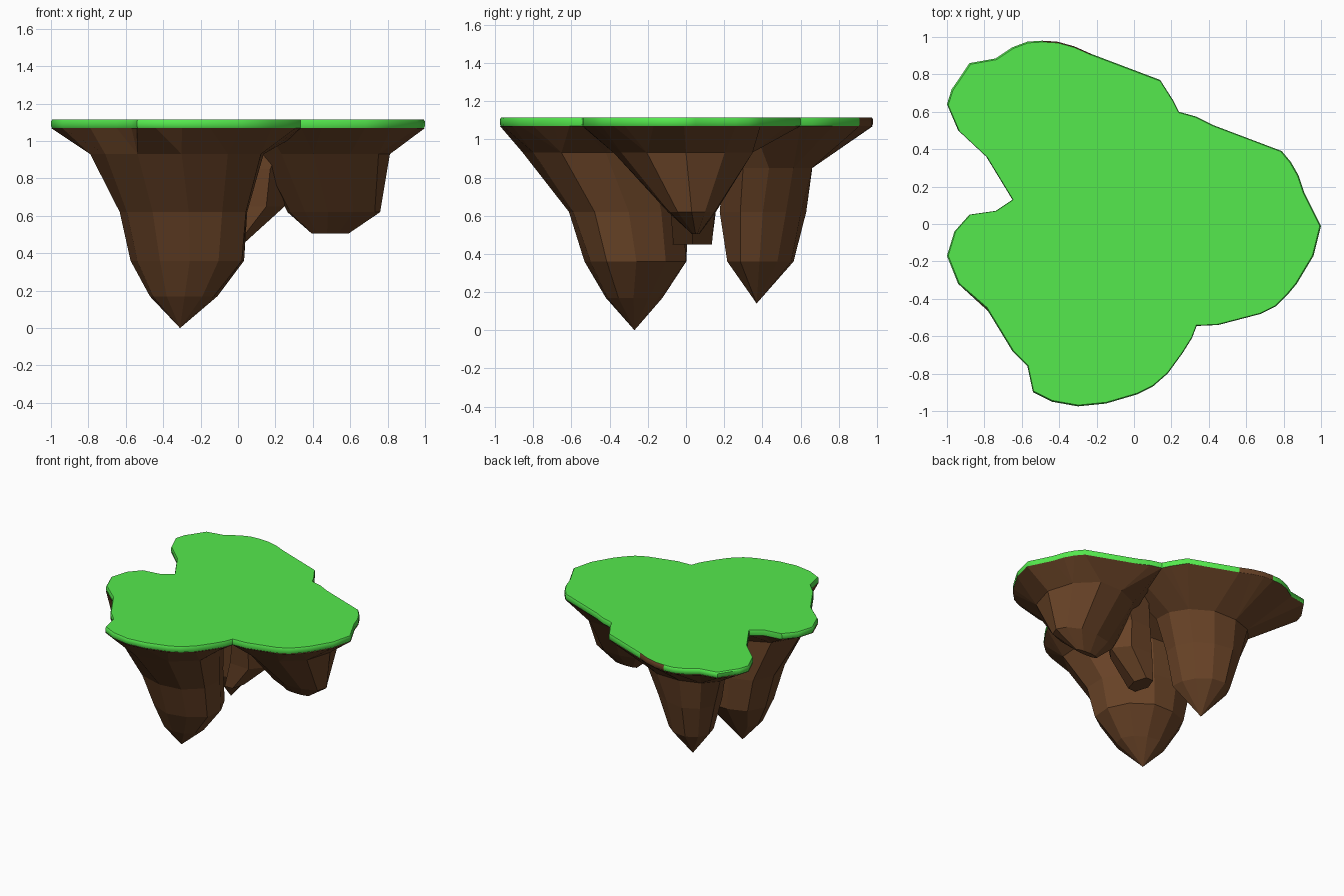
import bpy, bmesh, math, random

if "Cube" in bpy.data.objects:
    bpy.data.objects.remove(bpy.data.objects["Cube"])

random.seed(4)


def material(name, colour):
    m = bpy.data.materials.new(name)
    m.diffuse_color = (*colour, 1)
    m.use_nodes = True
    m.node_tree.nodes["Principled BSDF"].inputs["Base Color"].default_value = m.diffuse_color
    return m


GRASS = material("grass", (0.09, 0.82, 0.075))
ROCK = material("rock", (0.14, 0.056, 0.02))

# Shoreline of each lobe, counter-clockwise from above
FRONT = [(-.65, .13), (-.74, .07), (-.88, .05), (-.96, -.04), (-1, -.17), (-.94, -.32),
         (-.79, -.45), (-.65, -.68), (-.57, -.76), (-.54, -.9), (-.44, -.95), (-.3, -.975),
         (-.15, -.96), (.02, -.91), (.1, -.87), (.18, -.8), (.26, -.69), (.31, -.61)]
RIGHT = [(.335, -.545), (.45, -.54), (.68, -.48), (.76, -.44), (.82, -.38), (.87, -.32),
         (.96, -.17), (1, -.01), (.97, .05), (.91, .17), (.88, .26), (.84, .33),
         (.79, .39), (.42, .53), (.33, .575)]
BACK = [(.24, .6), (.21, .66), (.14, .77), (-.23, .91), (-.32, .95), (-.41, .975),
        (-.49, .98), (-.57, .975), (-.65, .945), (-.74, .885), (-.88, .86), (-.94, .77),
        (-.975, .72), (-1, .64), (-.94, .5), (-.79, .36)]


def finish(name, bm, mats):
    bmesh.ops.remove_doubles(bm, verts=bm.verts, dist=1e-4)
    bmesh.ops.recalc_face_normals(bm, faces=bm.faces)
    me = bpy.data.meshes.new(name)
    bm.to_mesh(me)
    bm.free()
    for m in mats:
        me.materials.append(m)
    ob = bpy.data.objects.new(name, me)
    bpy.context.collection.objects.link(ob)
    return ob


def loft(rings, cap_end=True):
    """Skin a stack of equal-length rings, open at the first and capped at the last."""
    bm = bmesh.new()
    vs = [[bm.verts.new(p) for p in r] for r in rings]
    n = len(vs[0])
    for a, b in zip(vs, vs[1:]):
        for i in range(n):
            j = (i + 1) % n
            bm.faces.new((a[i], a[j], b[j], b[i]))
    if cap_end:
        bm.faces.new(vs[-1])
    return bm


def rock(name, rim, rings, top=1.07, sides=11, tip=None, skew=0):
    """Rim outline narrowing through rough rings (z, x0, x1, y0, y1) to a tip."""
    z, x0, x1, y0, y1 = rings[0]
    cx, cy = (x0 + x1) / 2, (y0 + y1) / 2
    step = math.tau / sides
    slots = [round(math.atan2(y - cy, x - cx) / step) % sides for x, y in rim]
    # keep each ring corner inside the rim above it
    limit = [min([math.hypot(x - cx, y - cy) for (x, y), s in zip(rim, slots) if s == k],
                 default=9) * .86 for k in range(sides)]
    stack = [[(x, y, top) for x, y in rim]]
    for z, x0, x1, y0, y1 in rings:
        mx, my, rx, ry = (x0 + x1) / 2, (y0 + y1) / 2, (x1 - x0) / 2, (y1 - y0) / 2
        pts = []
        for k in range(sides):
            r = random.uniform(.97, 1.07)
            dx, dy = rx * r * math.cos(k * step), ry * r * math.sin(k * step)
            dx += skew * dy
            f = min(1, limit[k] / math.hypot(dx, dy))
            pts.append((mx + dx * f, my + dy * f, z))
        stack.append([pts[s] for s in slots])
    if tip:
        stack.append([tip] * len(rim))
    return finish(name, loft(stack, not tip), [ROCK])


# Grass slab with a softened upper edge
shore = FRONT + RIGHT + BACK
bm = loft([[(x * s, y * s, z) for x, y in shore]
           for z, s in ((1.07, .995), (1.08, 1), (1.105, 1), (1.115, .993))])
for f in bm.faces:  # bare patch of earth on the back edge
    c = f.calc_center_median()
    if c.y > .9 and -.5 < c.x < -.23:
        f.material_index = 1
grass = finish("grass_top", bm, [GRASS, ROCK])
bpy.context.view_layer.objects.active = grass
grass.select_set(True)
bpy.ops.object.shade_smooth_by_angle(angle=math.radians(40))

# Front stalactite, the largest
rock("front_rock", FRONT + [(.335, -.545), (.38, -.3), (.3, -.02), (.05, .15), (-.3, .22)],
     [(.93, -.78, .14, -.84, 0), (.62, -.61, .05, -.62, .02),
      (.36, -.56, .02, -.53, .01), (.17, -.46, -.12, -.42, -.13)],
     tip=(-.31, -.27, 0), skew=-.2)

# Back stalactite
rock("back_rock", BACK + [(-.65, .13), (-.3, .05), (0, .1), (.2, .35)],
     [(.85, -.64, .04, .2, .67), (.62, -.57, -.05, .18, .625), (.36, -.5, -.13, .21, .56)],
     tip=(-.32, .37, .14), skew=-.25)

# Right rock, short and blunt
rock("right_rock", RIGHT + [(.24, .6), (.15, .4), (.06, .15), (.06, -.1), (.15, -.35)],
     [(.93, .12, .79, -.36, .36), (.62, .27, .76, -.1, .16), (.505, .39, .59, .03, .07)])

# Small slanted rock hanging at the middle
block = [(.16 + .22 * math.cos(a * math.tau / 6), .05 + .2 * math.sin(a * math.tau / 6))
         for a in range(6)]
rock("middle_rock", block, [(.85, -.1, .26, -.14, .2), (.65, -.12, .24, -.1, .17),
                            (.45, -.1, .03, -.08, .15)], sides=6)
